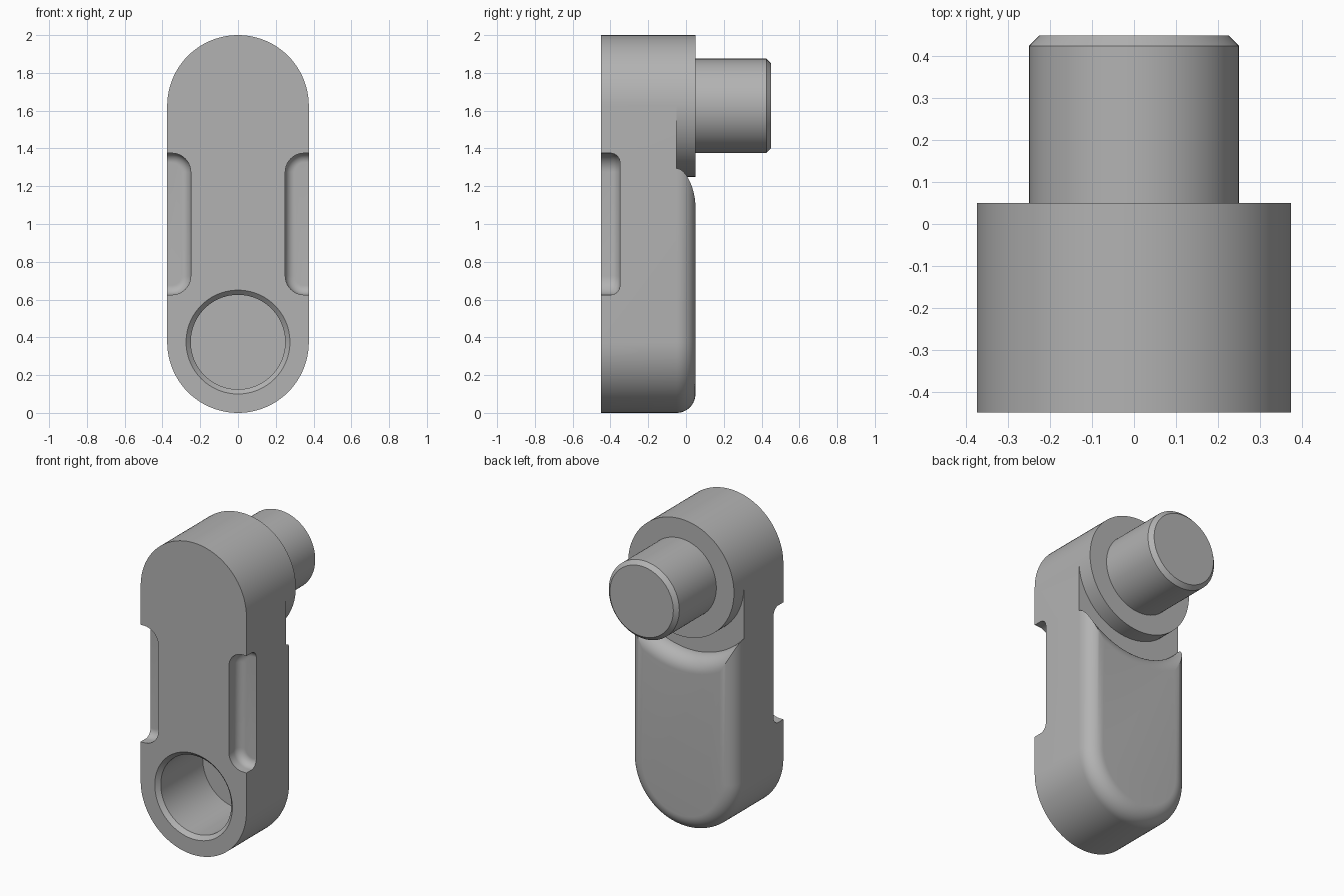
import bpy, bmesh
from math import sin, cos, pi, sqrt, asin

cube = bpy.data.objects.get("Cube")
if cube:
    bpy.data.objects.remove(cube, do_unlink=True)

R, LOW, HIGH = 0.375, 0.375, 1.625      # end radius, lower and upper centre heights
FRONT, STEP, BACK = -0.45, -0.05, 0.05  # depth planes
SEG = 48                                # segments per half circle

steel = bpy.data.materials.new("grey_metal")
steel.use_nodes = True
steel.diffuse_color = (0.45, 0.45, 0.45, 1)
steel.node_tree.nodes["Principled BSDF"].inputs["Base Color"].default_value = (0.45, 0.45, 0.45, 1)


def arc(cx, cz, r, a0, a1, n):
    return [(cx + r * cos(a0 + (a1 - a0) * i / n), cz + r * sin(a0 + (a1 - a0) * i / n))
            for i in range(n + 1)]


def circle(cz, r):
    return arc(0, cz, r, 0, 2 * pi, 2 * SEG)[:-1]


def loft(name, rings):
    """Solid through (depth, outline) rings with equal point counts."""
    bm = bmesh.new()
    loops = [[bm.verts.new((x, y, z)) for x, z in pts] for y, pts in rings]
    for a, b in zip(loops, loops[1:]):
        for i in range(len(a)):
            j = (i + 1) % len(a)
            bm.faces.new((a[i], a[j], b[j], b[i]))
    bm.faces.new(loops[0])
    bm.faces.new(loops[-1])
    bmesh.ops.recalc_face_normals(bm, faces=bm.faces)
    mesh = bpy.data.meshes.new(name)
    bm.to_mesh(mesh)
    bm.free()
    mesh.materials.append(steel)
    ob = bpy.data.objects.new(name, mesh)
    bpy.context.collection.objects.link(ob)
    return ob


def combine(target, tool, operation):
    mod = target.modifiers.new(tool.name, 'BOOLEAN')
    mod.operation, mod.solver, mod.object = operation, 'EXACT', tool
    bpy.context.view_layer.objects.active = target
    bpy.ops.object.modifier_apply(modifier=mod.name)
    bpy.data.objects.remove(tool, do_unlink=True)


def pad_outline(d):
    """Rounded lower end, straight sides, concave top around the boss."""
    w, r = R - d, 0.5 + d
    half = asin(w / r)
    return arc(0, LOW, w, pi, 2 * pi, SEG) + arc(0, HIGH, r, -pi / 2 + half, -pi / 2 - half, SEG)


def pocket_outline(side, d):
    r = 0.1 - d
    x0, x1, z0, z1 = 0.35, 0.6, 0.725, 1.275
    pts = arc(x0, z1, r, pi / 2, pi, 10) + arc(x0, z0, r, pi, 1.5 * pi, 10)
    pts += [(x1, z0 - r), (x1, z1 + r)]
    return [(side * x, z) for x, z in pts]


# Main arm plate
capsule = arc(0, HIGH, R, 0, pi, SEG) + arc(0, LOW, R, pi, 2 * pi, SEG)
arm = loft("crank_arm", [(FRONT, capsule), (STEP, capsule)])

# Raised back pad with a rounded edge
fillet = [i * pi / 24 for i in range(13)]
pad = loft("back_pad", [(STEP + 0.1 * sin(t), pad_outline(0.1 * (1 - cos(t)))) for t in fillet])
combine(arm, pad, 'UNION')

# Round boss at the upper end
boss = loft("boss", [(STEP, circle(HIGH, R)), (BACK, circle(HIGH, R))])
combine(arm, boss, 'UNION')

# Chamfered pin
pin = loft("pin", [(0, circle(HIGH, 0.25)), (0.425, circle(HIGH, 0.25)), (0.45, circle(HIGH, 0.225))])
combine(arm, pin, 'UNION')

# Chamfered blind hole
hole = loft("hole", [(FRONT - 0.01, circle(LOW, 0.285)), (FRONT + 0.025, circle(LOW, 0.25)),
                     (0, circle(LOW, 0.25))])
combine(arm, hole, 'DIFFERENCE')

# Side pockets with rounded floors
for side, label in ((1, "left_pocket"), (-1, "right_pocket")):
    rings = [(FRONT - 0.05, pocket_outline(side, 0))]
    rings += [(-0.4 + 0.05 * sin(t), pocket_outline(side, 0.05 * (1 - cos(t)))) for t in fillet]
    combine(arm, loft(label, rings), 'DIFFERENCE')

# Smooth curves, sharp edges
bpy.ops.object.select_all(action='DESELECT')
arm.select_set(True)
bpy.context.view_layer.objects.active = arm
bpy.ops.object.shade_smooth_by_angle()
